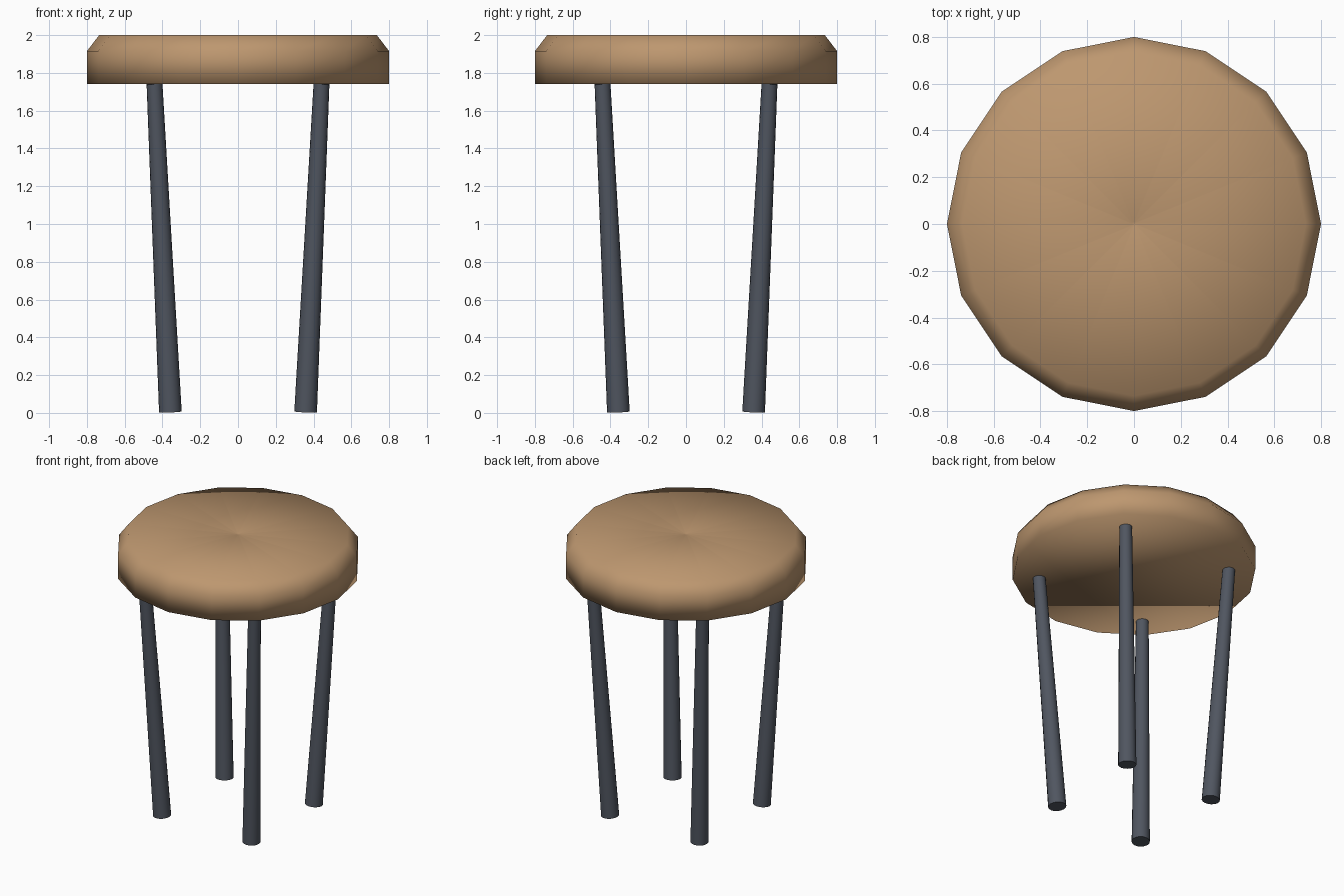
import bpy, bmesh, math
from mathutils import Vector

cube = bpy.data.objects.get("Cube")
if cube:
    bpy.data.objects.remove(cube, do_unlink=True)


def make_material(name, color):
    mat = bpy.data.materials.new(name)
    mat.use_nodes = True
    mat.diffuse_color = (*color, 1)
    mat.node_tree.nodes["Principled BSDF"].inputs["Base Color"].default_value = (*color, 1)
    return mat


wood = make_material("warm wood", (0.51, 0.31, 0.16))
metal = make_material("dark grey metal", (0.08, 0.092, 0.117))


def make_seat(profile, sides, apex_z):
    """Turn a (radius, height) profile into a closed disc with a fanned top."""
    bm = bmesh.new()
    rings = []
    for r, z in profile:
        rings.append([bm.verts.new((r * math.cos(math.tau * i / sides),
                                    r * math.sin(math.tau * i / sides), z))
                      for i in range(sides)])
    for low, high in zip(rings, rings[1:]):
        for i in range(sides):
            j = (i + 1) % sides
            bm.faces.new((low[i], low[j], high[j], high[i]))
    bm.faces.new(reversed(rings[0]))
    apex = bm.verts.new((0, 0, apex_z))
    for i in range(sides):
        bm.faces.new((rings[-1][i], rings[-1][(i + 1) % sides], apex))
    for face in bm.faces:
        face.smooth = True
    mesh = bpy.data.meshes.new("seat")
    bm.to_mesh(mesh)
    bm.free()
    mesh.materials.append(wood)
    seat = bpy.data.objects.new("seat", mesh)
    bpy.context.collection.objects.link(seat)


def make_leg(name, foot, top):
    """Tapered round leg, thicker at the foot."""
    axis = top - foot
    bpy.ops.mesh.primitive_cone_add(
        vertices=16, radius1=0.06, radius2=0.042, depth=axis.length,
        location=(foot + top) / 2, rotation=axis.to_track_quat("Z", "Y").to_euler())
    leg = bpy.context.object
    leg.name = name
    leg.data.materials.append(metal)
    bpy.ops.object.shade_smooth_by_angle(angle=math.radians(40))


# Seat: straight side, sloped rim, flat top with a tiny dimple at the centre
make_seat([(0.8, 1.74), (0.8, 1.915), (0.735, 2.0), (0.01, 2.0)], 16, 1.996)

# Four legs spreading outward towards the seat
for side, sx in (("left", 1), ("right", -1)):
    for end, sy in (("front", -1), ("back", 1)):
        make_leg(f"{end}_{side}_leg",
                 Vector((0.358 * sx, 0.358 * sy, 0.005)),
                 Vector((0.442 * sx, 0.442 * sy, 1.742)))
